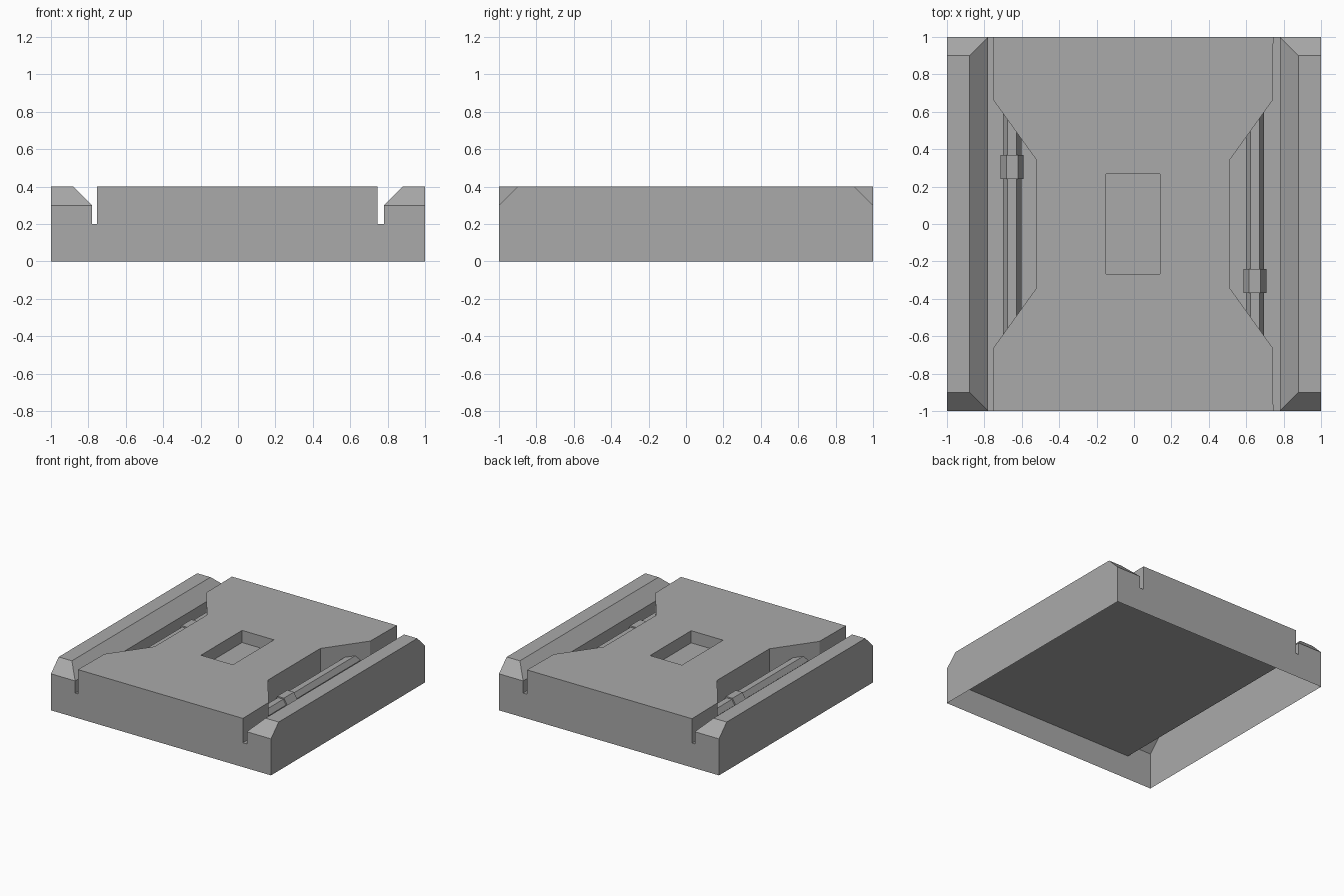
import bpy
import bmesh
import math
from mathutils import Matrix

cube = bpy.data.objects.get("Cube")
if cube:
    bpy.data.objects.remove(cube, do_unlink=True)

# One flat grey for the whole model
grey = bpy.data.materials.new("plain_grey")
grey.use_nodes = True
colour = (0.4, 0.4, 0.4, 1)
grey.diffuse_color = colour
grey.node_tree.nodes["Principled BSDF"].inputs["Base Color"].default_value = colour

FLOOR, SHOULDER, TOP = 0.2, 0.3, 0.4
INNER, CHAMFER = 0.78, 0.1
DECK_X = -0.005  # the deck sits slightly off centre


def finish(name, bm):
    mesh = bpy.data.meshes.new(name)
    bm.to_mesh(mesh)
    bm.free()
    mesh.materials.append(grey)
    obj = bpy.data.objects.new(name, mesh)
    bpy.context.collection.objects.link(obj)
    return obj


def face(bm, *points):
    return bm.faces.new([bm.verts.new(p) for p in points])


# Hollow tray, open underneath: raised floor and two end walls
bm = bmesh.new()
face(bm, (-INNER, -1, FLOOR), (INNER, -1, FLOOR), (INNER, 1, FLOOR), (-INNER, 1, FLOOR))
for s in (-1, 1):
    face(bm, (-s * INNER, s, FLOOR), (s * INNER, s, FLOOR), (s * INNER, s, 0), (-s * INNER, s, 0))
bmesh.ops.remove_doubles(bm, verts=bm.verts, dist=1e-5)
finish("tray_floor", bm)


# Side rails of the tray: hollow, with mitred chamfers on the inside and ends
def side_block(name, side):
    bm = bmesh.new()
    slope, end = INNER + CHAMFER, 1 - CHAMFER
    face(bm, (1, -1, 0), (1, 1, 0), (1, 1, SHOULDER), (1, end, TOP),
         (1, -end, TOP), (1, -1, SHOULDER))
    face(bm, (slope, -end, TOP), (1, -end, TOP), (1, end, TOP), (slope, end, TOP))
    face(bm, (INNER, -1, SHOULDER), (slope, -end, TOP), (slope, end, TOP), (INNER, 1, SHOULDER))
    face(bm, (INNER, -1, FLOOR), (INNER, -1, SHOULDER), (INNER, 1, SHOULDER), (INNER, 1, FLOOR))
    for s in (-1, 1):
        cap = [(INNER, s, 0), (1, s, 0), (1, s, SHOULDER), (INNER, s, SHOULDER)]
        ramp = [(INNER, s, SHOULDER), (1, s, SHOULDER), (1, s * end, TOP), (slope, s * end, TOP)]
        for points in (cap, ramp):
            face(bm, *(points if s < 0 else points[::-1]))
    bmesh.ops.remove_doubles(bm, verts=bm.verts, dist=1e-5)
    if side < 0:
        bmesh.ops.scale(bm, vec=(-1, 1, 1), verts=bm.verts)
        bmesh.ops.reverse_faces(bm, faces=bm.faces)
    finish(name, bm)


side_block("left_side_block", 1)
side_block("right_side_block", -1)

# Raised deck with a tapered bay in each side
quarter = [(0.75, 1), (0.745, 0.66), (0.515, 0.34)]
right_half = [(x, -y) for x, y in quarter] + [(x, y) for x, y in reversed(quarter)]
outline = right_half + [(-x, -y) for x, y in right_half]
bm = bmesh.new()
deck_top = face(bm, *[(x + DECK_X, y, TOP) for x, y in outline])
rim = list(deck_top.edges)
walls = bmesh.ops.extrude_edge_only(bm, edges=rim)["geom"]
bmesh.ops.translate(bm, vec=(0, 0, FLOOR - TOP),
                    verts=[v for v in walls if isinstance(v, bmesh.types.BMVert)])

# Rectangular pocket sunk into the middle of the deck
px, py = 0.145, 0.267
bm.faces.remove(deck_top)
hole = [(-px, -py), (px, -py), (px, py), (-px, py)]
top_ring = [bm.verts.new((x + DECK_X, y, TOP)) for x, y in hole]
low_ring = [bm.verts.new((x + DECK_X, y, TOP - 0.1)) for x, y in hole]
for i in range(4):
    j = (i + 1) % 4
    bm.faces.new((top_ring[i], top_ring[j], low_ring[j], low_ring[i]))
bm.faces.new(low_ring)
# Bridge the deck outline to the pocket: one panel per side
bm.verts.ensure_lookup_table()
o = list(bm.verts)[:len(outline)]
t = top_ring
for loop in ((o[11], o[0], t[1], t[0]), (o[0], o[1], o[2], t[1]),
             (o[2], o[3], t[2], t[1]), (o[3], o[4], o[5], t[2]),
             (o[5], o[6], t[3], t[2]), (o[6], o[7], o[8], t[3]),
             (o[8], o[9], t[0], t[3]), (o[9], o[10], o[11], t[0])):
    bm.faces.new(loop)
bmesh.ops.recalc_face_normals(bm, faces=bm.faces)
finish("deck", bm)


# Six-sided bars in the bays, each carrying a thicker collar
def hex_bar(name, x, y, radius, length):
    bm = bmesh.new()
    bmesh.ops.create_cone(bm, cap_ends=True, segments=6, radius1=radius, radius2=radius,
                          depth=length, matrix=Matrix.Rotation(math.pi / 2, 4, "X")
                          @ Matrix.Rotation(math.pi / 6, 4, "Z"))
    # Lay a flat side upwards
    if max(abs(v.co.x) for v in bm.verts) < radius * 0.95:
        bmesh.ops.rotate(bm, verts=bm.verts, matrix=Matrix.Rotation(math.pi / 6, 3, "Y"))
    finish(name, bm).location = (x + DECK_X / 2, y, 0.255)


for name, side in (("left", 1), ("right", -1)):
    hex_bar(name + "_bar", side * 0.649, 0, 0.049, 1.28)
    hex_bar(name + "_collar", side * 0.649, side * -0.305, 0.061, 0.13)
